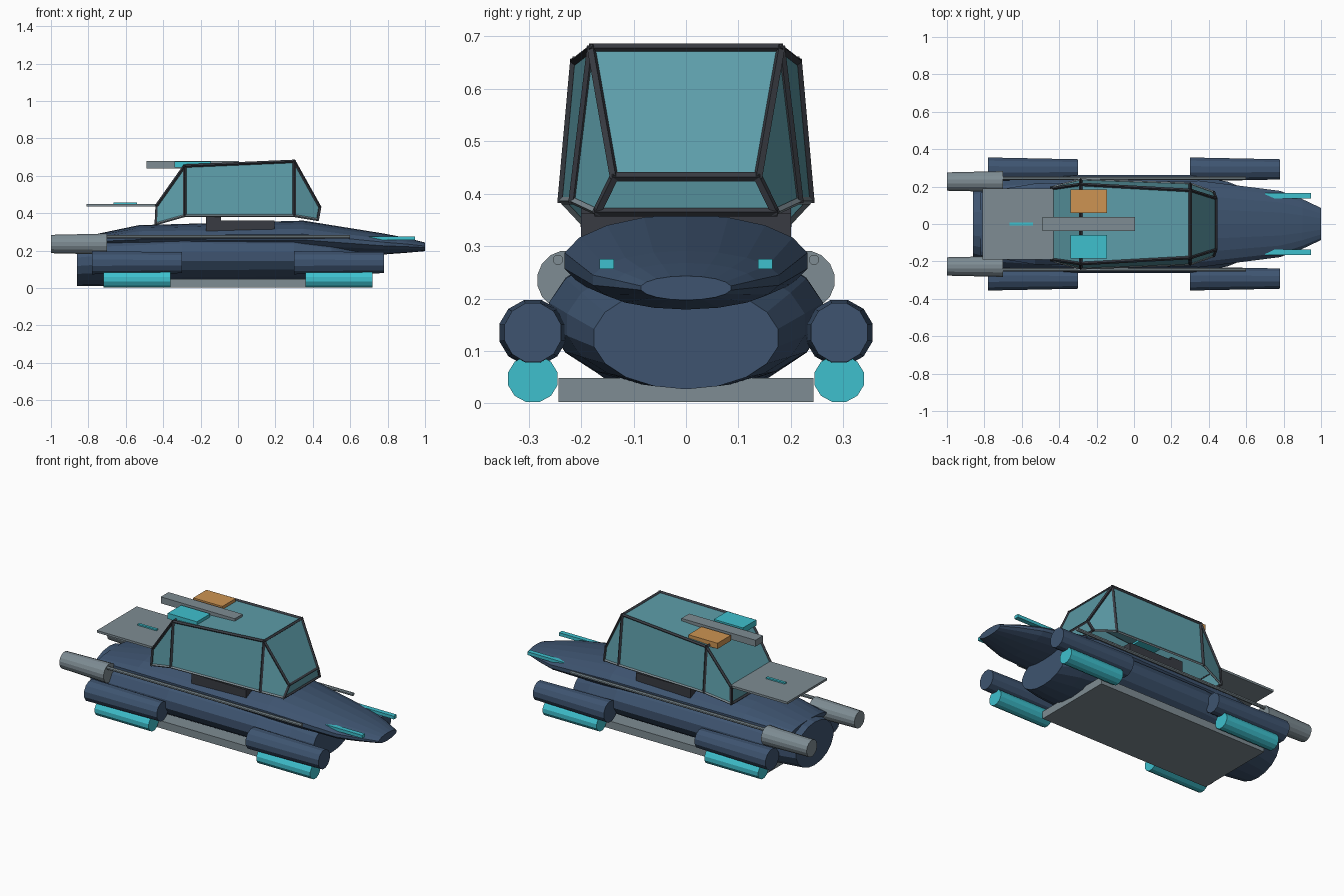
import bpy, bmesh, math
from mathutils import Vector

if "Cube" in bpy.data.objects:
    bpy.data.objects.remove(bpy.data.objects["Cube"])


def srgb(*rgb):
    return [((c / 255 + 0.055) / 1.055) ** 2.4 for c in rgb] + [1]


def material(name, *rgb):
    m = bpy.data.materials.new(name)
    m.diffuse_color = srgb(*rgb)
    m.use_nodes = True
    m.node_tree.nodes["Principled BSDF"].inputs["Base Color"].default_value = m.diffuse_color
    return m


NAVY = material("navy_hull", 62, 84, 112)
GLASS = material("blue_glass", 93, 157, 169)
CYAN = material("cyan", 62, 192, 206)
ORANGE = material("orange", 205, 148, 82)
GREY = material("grey_metal", 126, 140, 147)
DARK = material("dark_frame", 56, 59, 66)


def finish(name, bm, mat):
    bmesh.ops.recalc_face_normals(bm, faces=bm.faces[:])
    me = bpy.data.meshes.new(name)
    bm.to_mesh(me)
    bm.free()
    me.materials.append(mat)
    ob = bpy.data.objects.new(name, me)
    bpy.context.collection.objects.link(ob)
    return ob


def loft(name, stations, sides, mat, y=0):
    """Elliptical rings along x: (x, half width, centre z, half height)."""
    bm = bmesh.new()
    rings = []
    for x, w, zc, h in stations:
        rings.append([bm.verts.new((x, y + w * math.cos(a), zc + h * math.sin(a)))
                      for a in (2 * math.pi * (i + 0.5) / sides for i in range(sides))])
    for a, b in zip(rings, rings[1:]):
        for i in range(sides):
            j = (i + 1) % sides
            bm.faces.new((a[i], a[j], b[j], b[i]))
    bm.faces.new(rings[0])
    bm.faces.new(rings[-1])
    return finish(name, bm, mat)


def box(name, x, y, z, mat):
    """Box from (min, max) pairs."""
    bm = bmesh.new()
    bmesh.ops.create_cube(bm, size=1)
    for v in bm.verts:
        v.co = [(lo + hi) / 2 + c * (hi - lo) for c, (lo, hi) in zip(v.co, (x, y, z))]
    return finish(name, bm, mat)


def struts(name, pairs, size, mat):
    """Square bars along the given edges."""
    bm = bmesh.new()
    for a, b in pairs:
        a, b = Vector(a), Vector(b)
        made = bmesh.ops.create_cone(bm, segments=4, radius1=size, radius2=size,
                                     depth=(b - a).length + size, cap_ends=True)
        rot = (b - a).to_track_quat('Z', 'Y')
        for v in made["verts"]:
            v.co = rot @ v.co + (a + b) / 2
    return finish(name, bm, mat)


# Hull: broad belly and a slimmer upper body with a long nose
loft("lower_hull", [(-0.86, 0.18, 0.14, 0.13), (-0.70, 0.235, 0.152, 0.14),
                    (-0.30, 0.265, 0.168, 0.143), (0.30, 0.265, 0.168, 0.14),
                    (0.50, 0.23, 0.15, 0.122), (0.63, 0.178, 0.125, 0.098)], 18, NAVY)
loft("upper_hull", [(-0.82, 0.17, 0.25, 0.025), (-0.53, 0.22, 0.27, 0.066),
                    (0.35, 0.235, 0.272, 0.088), (0.78, 0.18, 0.235, 0.056),
                    (0.90, 0.135, 0.228, 0.04), (1.0, 0.087, 0.22, 0.023)], 18, NAVY)

# Belly skid
box("belly_plate", (-0.70, 0.43), (-0.243, 0.243), (0.003, 0.048), GREY)

# Mirrored side equipment
for side, s in (("right", -1), ("left", 1)):
    for end, x0 in (("rear", -0.78), ("front", 0.30)):
        loft(f"{end}_{side}_pod", [(x0, 0.066, 0.135, 0.064), (x0 + 0.48, 0.056, 0.135, 0.058)],
             12, NAVY, s * 0.292)
    for end, x0 in (("rear", -0.72), ("front", 0.36)):
        loft(f"{end}_{side}_float", [(x0, 0.049, 0.047, 0.046), (x0 + 0.36, 0.049, 0.047, 0.046)],
             12, CYAN, s * 0.292)
    loft(f"{side}_thruster", [(-1.0, 0.05, 0.235, 0.05), (-0.70, 0.057, 0.235, 0.057)],
         16, GREY, s * 0.227)
    loft(f"{side}_rail", [(-0.70, 0.01, 0.274, 0.01), (0.60, 0.01, 0.274, 0.01)],
         8, GREY, s * 0.244)
    ys = sorted((s * 0.137, s * 0.165))
    box(f"{side}_nose_light", (0.70, 0.945), ys, (0.256, 0.275), CYAN)

# Engine block between hull and cabin
box("engine_block", (-0.17, 0.195), (-0.2, 0.2), (0.29, 0.362), DARK)
box("engine_step", (-0.17, -0.09), (-0.2, 0.2), (0.33, 0.38), DARK)

# Rear deck with marker
box("rear_deck", (-0.81, -0.43), (-0.19, 0.19), (0.436, 0.449), GREY)
box("deck_marker", (-0.665, -0.54), (-0.008, 0.008), (0.449, 0.457), CYAN)

# Cabin corner points on the +y side
P = {
    "tail_low": (-0.44, 0.195, 0.342), "tail_high": (-0.435, 0.19, 0.44),
    "roof_rear": (-0.285, 0.212, 0.652), "roof_front": (0.30, 0.18, 0.677),
    "sill_rear": (-0.285, 0.236, 0.386), "sill_front": (0.30, 0.215, 0.386),
    "nose_high": (0.437, 0.137, 0.432), "nose_low": (0.425, 0.17, 0.365),
}


def pt(name, s):
    x, y, z = P[name]
    return (x, s * y, z)


# Glass panes
bm = bmesh.new()
V = {(n, s): bm.verts.new(pt(n, s)) for n in P for s in (-1, 1)}
across = ["tail_low", "tail_high", "roof_rear", "roof_front", "nose_high", "nose_low"]
for a, b in zip(across, across[1:]):
    bm.faces.new((V[a, 1], V[b, 1], V[b, -1], V[a, -1]))
for s in (-1, 1):
    for pane in (("tail_low", "tail_high", "roof_rear", "sill_rear"),
                 ("sill_rear", "roof_rear", "roof_front", "sill_front"),
                 ("sill_front", "roof_front", "nose_high", "nose_low")):
        bm.faces.new([V[n, s] for n in pane])
glass = finish("cabin_glass", bm, GLASS)
mod = glass.modifiers.new("thickness", 'SOLIDIFY')
mod.thickness = 0.006

# Cabin frame along all edges
edges = [(pt(n, 1), pt(n, -1)) for n in across]
sills = []
for s in (-1, 1):
    edges += [(pt(a, s), pt(b, s)) for a, b in zip(across, across[1:])]
    edges += [(pt("roof_rear", s), pt("sill_rear", s)), (pt("roof_front", s), pt("sill_front", s))]
    low = ["tail_low", "sill_rear", "sill_front", "nose_low"]
    sills += [(pt(a, s), pt(b, s)) for a, b in zip(low, low[1:])]
struts("cabin_frame", edges, 0.009, DARK)
struts("cabin_sill", sills, 0.007, GREY)

# Roof equipment
box("roof_bar", (-0.49, 0.005), (-0.037, 0.037), (0.64, 0.679), GREY)
box("cyan_beacon", (-0.34, -0.145), (-0.185, -0.058), (0.643, 0.677), CYAN)
box("orange_beacon", (-0.34, -0.145), (0.058, 0.185), (0.643, 0.677), ORANGE)
